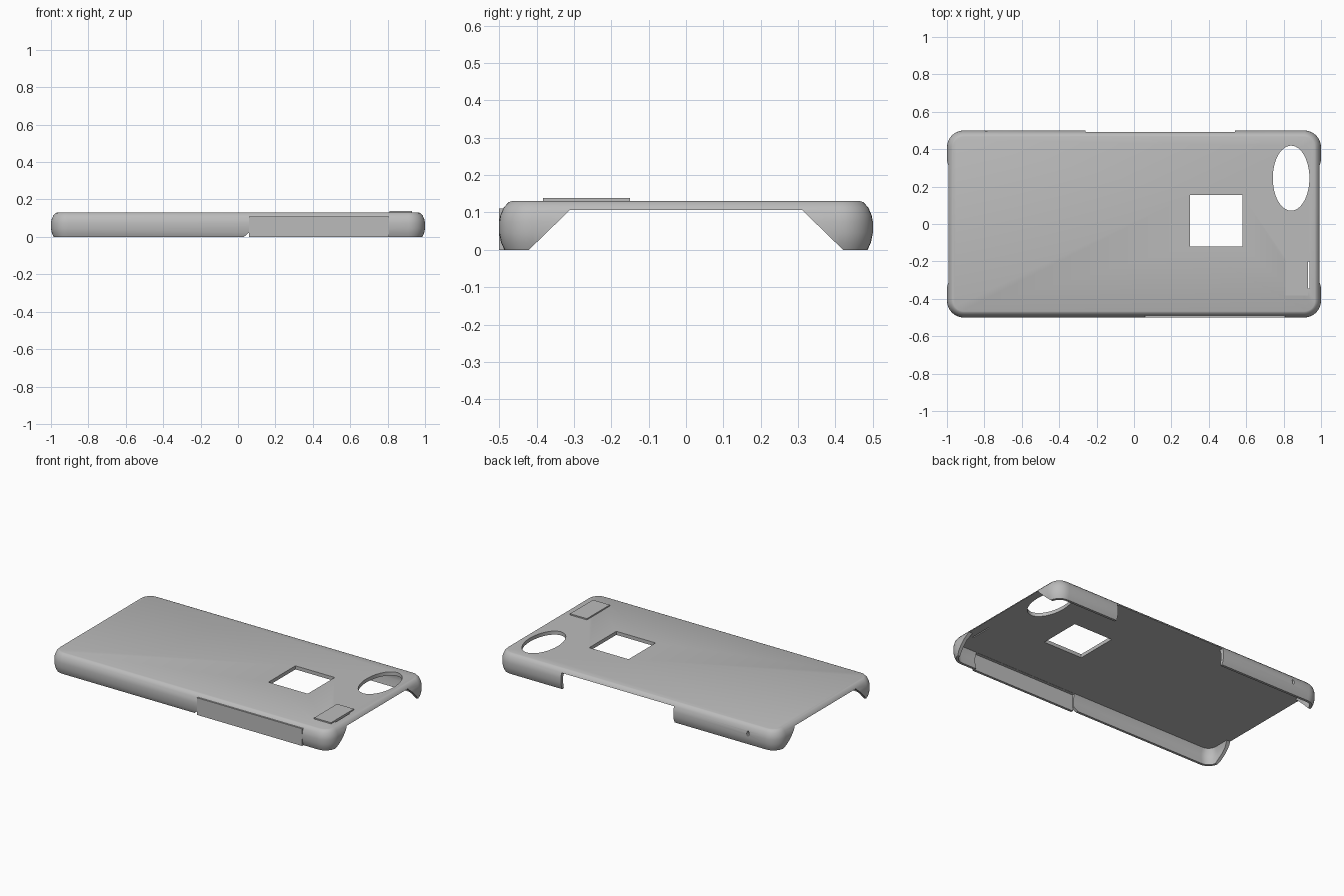
import bpy, bmesh, math
from mathutils import Matrix

if "Cube" in bpy.data.objects:
    bpy.data.objects.remove(bpy.data.objects["Cube"])

grey = bpy.data.materials.new("grey_plastic")
grey.use_nodes = True
colour = (0.5, 0.5, 0.5, 1)
grey.diffuse_color = colour
grey.node_tree.nodes["Principled BSDF"].inputs["Base Color"].default_value = colour


def make(name, bm):
    bmesh.ops.recalc_face_normals(bm, faces=bm.faces)
    mesh = bpy.data.meshes.new(name)
    bm.to_mesh(mesh)
    bm.free()
    mesh.materials.append(grey)
    obj = bpy.data.objects.new(name, mesh)
    bpy.context.collection.objects.link(obj)
    return obj


def box(name, x0, x1, y0, y1, z0, z1):
    bm = bmesh.new()
    place = Matrix.Translation(((x0 + x1) / 2, (y0 + y1) / 2, (z0 + z1) / 2))
    size = Matrix.Diagonal((x1 - x0, y1 - y0, z1 - z0, 1))
    bmesh.ops.create_cube(bm, size=1, matrix=place @ size)
    return make(name, bm)


def cylinder(name, matrix, segments):
    bm = bmesh.new()
    bmesh.ops.create_cone(bm, cap_ends=True, segments=segments,
                          radius1=1, radius2=1, depth=1, matrix=matrix)
    return make(name, bm)


def prism(name, points, sweep):
    bm = bmesh.new()
    face = bm.faces.new([bm.verts.new(p) for p in points])
    out = bmesh.ops.extrude_face_region(bm, geom=[face])["geom"]
    moved = [v for v in out if isinstance(v, bmesh.types.BMVert)]
    bmesh.ops.translate(bm, verts=moved, vec=sweep)
    return make(name, bm)


def rounded_loop(bm, inset, z, steps=8):
    # Rounded rectangle pulled in from the outer outline
    r = max(0.09 - inset, 0.03)
    cx, cy = 1 - inset - r, 0.5 - inset - r
    verts = []
    for i, (sx, sy) in enumerate([(1, 1), (-1, 1), (-1, -1), (1, -1)]):
        for k in range(steps + 1):
            a = (i + k / steps) * math.pi / 2
            verts.append(bm.verts.new((sx * cx + r * math.cos(a), sy * cy + r * math.sin(a), z)))
    return verts


# Shell: outer wall from the top down, then the inner wall back up
profile = [(0.033, 0.13), (0.025, 0.127), (0.012, 0.113), (0.003, 0.092), (0, 0.075),
           (0, 0.045), (0.005, 0.02), (0.014, 0), (0.03, 0), (0.022, 0.045),
           (0.022, 0.075), (0.035, 0.107)]
bm = bmesh.new()
loops = [rounded_loop(bm, *p) for p in profile]
for a, b in zip(loops, loops[1:]):
    for i in range(len(a)):
        j = (i + 1) % len(a)
        bm.faces.new((a[i], a[j], b[j], b[i]))
bm.faces.new(loops[0])
bm.faces.new(loops[-1])
shell = make("case_shell", bm)

# Openings
cutters = [
    box("window_cutter", 0.3, 0.58, -0.12, 0.155, 0.05, 0.2),
    cylinder("oval_cutter", Matrix.Translation((0.84, 0.245, 0.13))
             @ Matrix.Diagonal((0.098, 0.174, 0.1, 1)), 48),
    box("slit_cutter", 0.925, 0.937, -0.345, -0.2, 0.05, 0.2),
    box("back_side_cutter", -0.26, 0.54, 0.44, 0.6, -0.1, 0.106),
    box("front_side_cutter", 0.06, 0.805, -0.6, -0.44, -0.1, 0.106),
    prism("notch_cutter", [(0.02, -0.6, -0.01), (0.062, -0.6, -0.01), (0.062, -0.6, 0.026)],
          (0, 0.16, 0)),
    cylinder("pinhole_cutter", Matrix.Translation((-0.79, 0.49, 0.075))
             @ Matrix.Rotation(math.pi / 2, 4, "X") @ Matrix.Diagonal((0.008, 0.016, 0.1, 1)), 16),
]
for side in (-1, 1):
    x = side * 0.93
    cutters.append(prism("end_cutter", [(x, -0.43, -0.01), (x, 0.43, -0.01), (x, 0.415, 0.005),
                                        (x, 0.31, 0.107), (x, -0.31, 0.107), (x, -0.415, 0.005)],
                         (side * 0.2, 0, 0)))

bpy.context.view_layer.objects.active = shell
shell.select_set(True)
for cutter in cutters:
    mod = shell.modifiers.new(cutter.name, "BOOLEAN")
    mod.operation = "DIFFERENCE"
    mod.solver = "EXACT"
    mod.object = cutter
    bpy.ops.object.modifier_apply(modifier=mod.name)
    bpy.data.objects.remove(cutter)
bpy.ops.object.shade_smooth_by_angle(angle=math.radians(35))

# Flat cover over the front opening and raised pad on the top
box("front_side_cover", 0.058, 0.807, -0.5, -0.484, 0, 0.11)
box("raised_pad", 0.81, 0.93, -0.383, -0.15, 0.107, 0.138)
